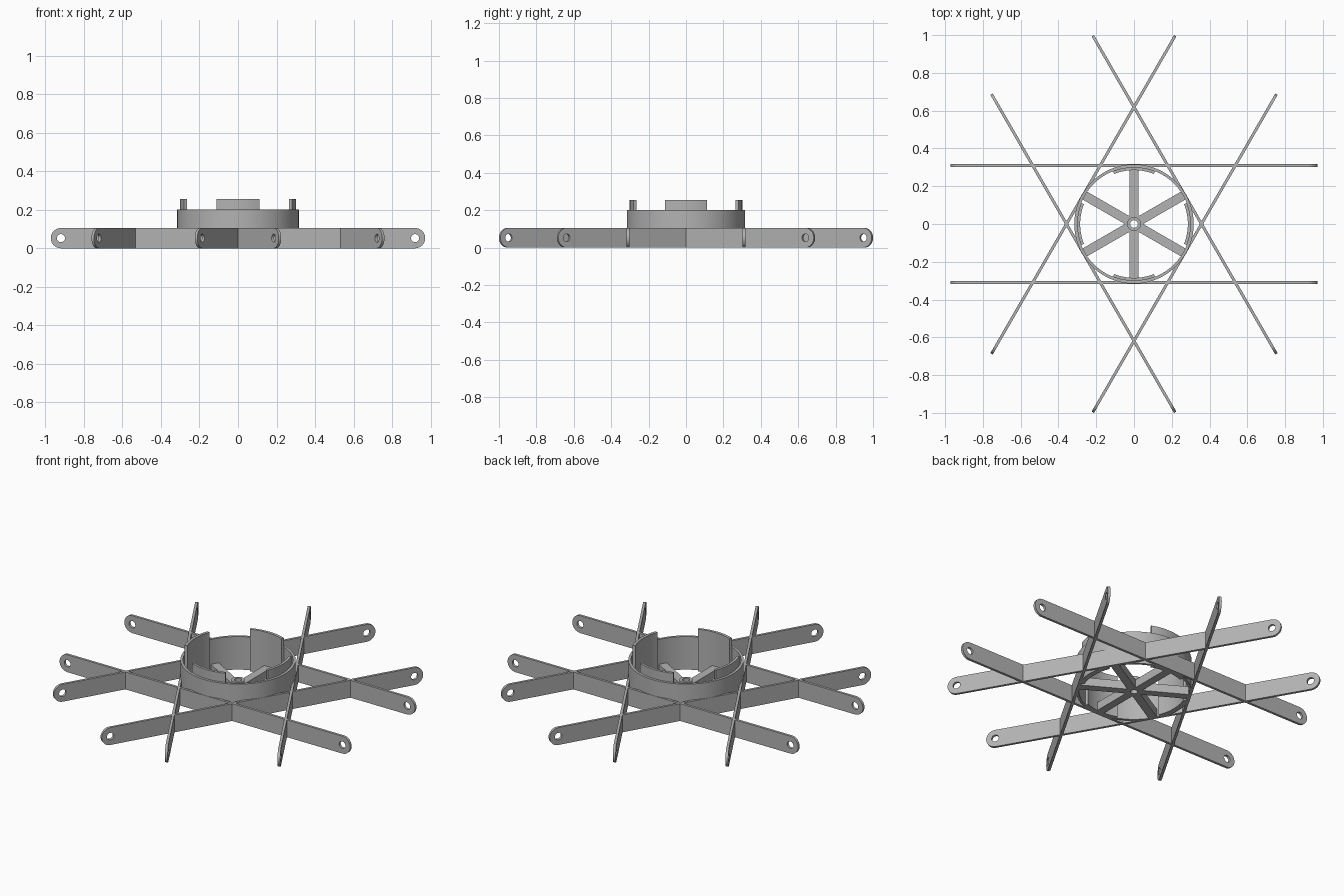
import bpy
import bmesh
from math import pi, cos, sin, radians
from mathutils import Matrix

cube = bpy.data.objects.get("Cube")
if cube:
    bpy.data.objects.remove(cube, do_unlink=True)

grey = bpy.data.materials.new("plain grey")
grey.use_nodes = True
COLOUR = (0.45, 0.45, 0.45, 1)
grey.diffuse_color = COLOUR
grey.node_tree.nodes["Principled BSDF"].inputs["Base Color"].default_value = COLOUR


def arc(radius, start, end, steps, cx=0, cy=0):
    """Points along an arc, both ends included."""
    angles = [start + (end - start) * i / steps for i in range(steps + 1)]
    return [(cx + radius * cos(a), cy + radius * sin(a)) for a in angles]


def circle(radius, steps, cx=0, cy=0):
    return arc(radius, 0, 2 * pi, steps, cx, cy)[:-1]


def plate(name, loops, depth, matrix=Matrix()):
    """Extrude an outline, with optional hole loops, into a solid plate."""
    bm = bmesh.new()
    edges = []
    for loop in loops:
        verts = [bm.verts.new((x, y, 0)) for x, y in loop]
        edges += [bm.edges.new((v, verts[i - 1])) for i, v in enumerate(verts)]
    bmesh.ops.triangle_fill(bm, use_beauty=True, use_dissolve=False, edges=edges)
    out = bmesh.ops.extrude_face_region(bm, geom=bm.faces[:], use_keep_orig=True)
    top = [g for g in out["geom"] if isinstance(g, bmesh.types.BMVert)]
    bmesh.ops.translate(bm, verts=top, vec=(0, 0, depth))
    bmesh.ops.recalc_face_normals(bm, faces=bm.faces[:])
    mesh = bpy.data.meshes.new(name)
    bm.to_mesh(mesh)
    bm.free()
    mesh.materials.append(grey)
    obj = bpy.data.objects.new(name, mesh)
    bpy.context.collection.objects.link(obj)
    obj.matrix_world = matrix
    parts.append(obj)


def turn(degrees):
    return Matrix.Rotation(radians(degrees), 4, "Z")


parts = []
RING_R, WALL_R, TAB_R = 0.316, 0.301, 0.285
BAR_H, BAR_T, BAR_HALF = 0.105, 0.015, 0.972

# Six upright bars with rounded ends and a hole at each end
end_r = BAR_H / 2
end_x = BAR_HALF - end_r
outline = (arc(end_r, -pi / 2, pi / 2, 16, end_x, end_r)
           + arc(end_r, pi / 2, 3 * pi / 2, 16, -end_x, end_r))
holes = [circle(0.021, 24, s * end_x, end_r) for s in (-1, 1)]
stand = Matrix.Translation((0, -0.302, 0)) @ Matrix.Rotation(pi / 2, 4, "X")
for k in range(6):
    plate(f"bar_{k + 1}", [outline] + holes, BAR_T, turn(60 * k) @ stand)

# Central ring wall
plate("ring", [circle(RING_R, 96), circle(WALL_R, 96)], 0.2)

# Four curved tabs lining the ring and rising above it
half = 0.378
tab = arc(WALL_R, -half, half, 16) + arc(TAB_R, half, -half, 16)
for k in range(4):
    plate(f"tab_{k + 1}", [tab], 0.255, turn(90 * k))

# Hub with a through hole, and six flat spokes
plate("hub", [circle(0.037, 32), circle(0.02, 32)], 0.08)
spoke = [(0.03, -0.024), (0.304, -0.024), (0.304, 0.024), (0.03, 0.024)]
for k in range(6):
    plate(f"spoke_{k + 1}", [spoke], 0.05, turn(30 + 60 * k))

# Smooth the round walls, keep the edges crisp
bpy.ops.object.select_all(action="DESELECT")
for obj in parts:
    obj.select_set(True)
bpy.context.view_layer.objects.active = parts[0]
bpy.ops.object.shade_smooth_by_angle(angle=radians(30))
